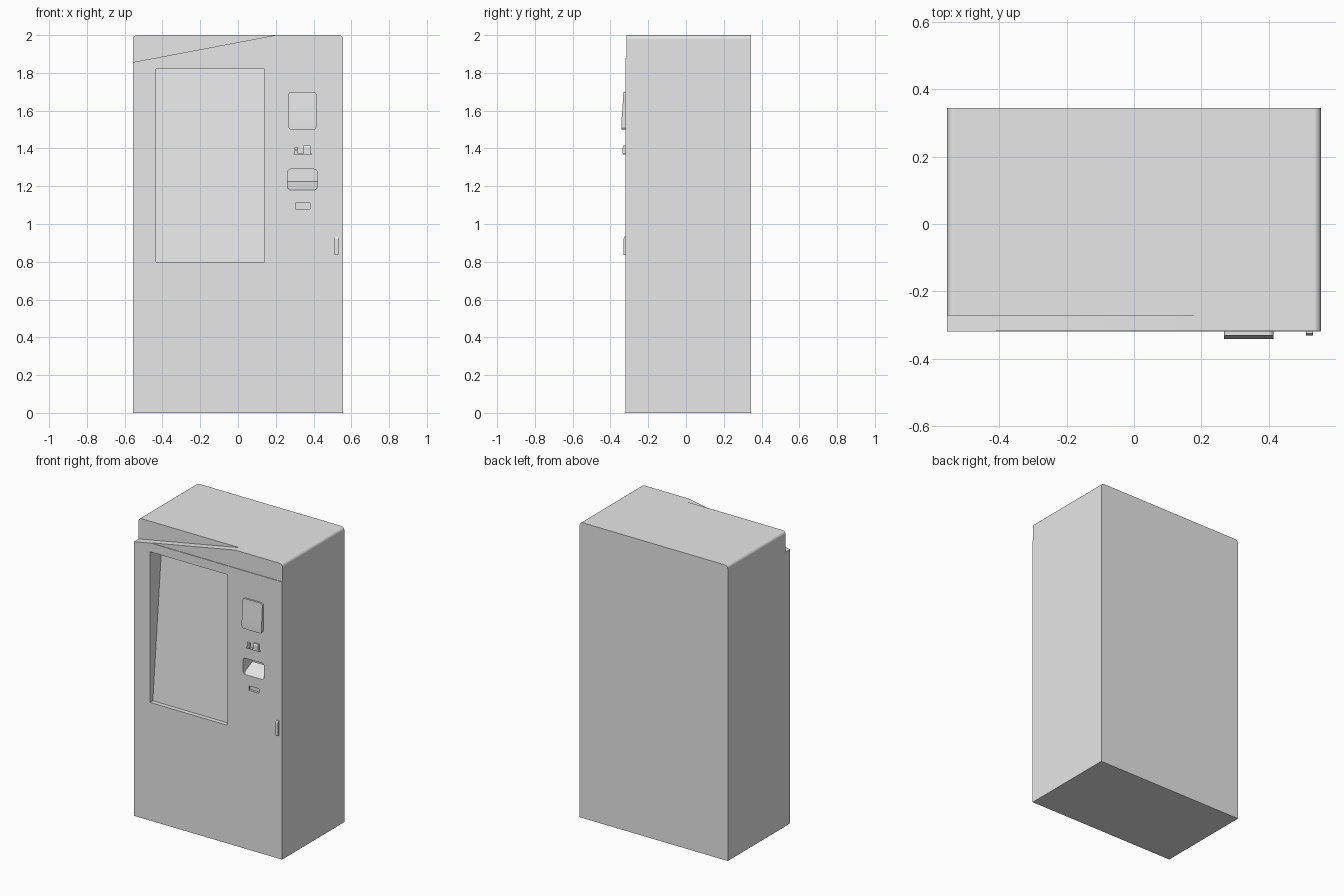
import bpy, bmesh, math

old = bpy.data.objects.get("Cube")
if old:
    bpy.data.objects.remove(old, do_unlink=True)

grey = bpy.data.materials.new("plain_grey")
grey.use_nodes = True
grey.diffuse_color = (0.8, 0.8, 0.8, 1)
grey.node_tree.nodes["Principled BSDF"].inputs["Base Color"].default_value = (0.8, 0.8, 0.8, 1)

FRONT, BACK, HALF = -0.32, 0.345, 0.555


def prism(name, points, axis, a, b):
    """Extrude a profile along an axis: (y, z) points for x, (x, z) points for y."""
    bm = bmesh.new()
    place = (lambda p, d: (d, p[0], p[1])) if axis == "x" else (lambda p, d: (p[0], d, p[1]))
    rings = [[bm.verts.new(place(p, d)) for p in points] for d in (a, b)]
    bm.faces.new(rings[0])
    bm.faces.new(rings[1])
    n = len(points)
    for i in range(n):
        j = (i + 1) % n
        bm.faces.new((rings[0][i], rings[0][j], rings[1][j], rings[1][i]))
    bmesh.ops.recalc_face_normals(bm, faces=bm.faces)
    mesh = bpy.data.meshes.new(name)
    bm.to_mesh(mesh)
    bm.free()
    mesh.materials.append(grey)
    obj = bpy.data.objects.new(name, mesh)
    bpy.context.collection.objects.link(obj)
    return obj


def rounded(x0, x1, z0, z1, r, corners=(0, 1, 2, 3), steps=6):
    """Rectangle with the chosen corners rounded, counted from top right."""
    centres = [(x1 - r, z1 - r), (x0 + r, z1 - r), (x0 + r, z0 + r), (x1 - r, z0 + r)]
    sharp = [(x1, z1), (x0, z1), (x0, z0), (x1, z0)]
    pts = []
    for k in range(4):
        if k not in corners:
            pts.append(sharp[k])
            continue
        for i in range(steps + 1):
            t = math.pi / 2 * (k + i / steps)
            pts.append((centres[k][0] + r * math.cos(t), centres[k][1] + r * math.sin(t)))
    return pts


def rect(x0, x1, z0, z1):
    return [(x0, z0), (x1, z0), (x1, z1), (x0, z1)]


def cut(obj, cutter):
    """Subtract a cutter, bake the result and remove the cutter."""
    mod = obj.modifiers.new("cut", "BOOLEAN")
    mod.operation = "DIFFERENCE"
    mod.solver = "EXACT"
    mod.object = cutter
    bpy.context.view_layer.update()
    graph = bpy.context.evaluated_depsgraph_get()
    mesh = bpy.data.meshes.new_from_object(obj.evaluated_get(graph))
    obj.modifiers.clear()
    obj.data = mesh
    bpy.data.objects.remove(cutter, do_unlink=True)


def smooth(obj):
    bpy.ops.object.select_all(action="DESELECT")
    obj.select_set(True)
    bpy.context.view_layer.objects.active = obj
    bpy.ops.object.shade_smooth_by_angle(angle=math.radians(25))
    mod = obj.modifiers.new("flat_normals", "WEIGHTED_NORMAL")
    mod.keep_sharp = True


# Cabinet with rounded upper side edges
cabinet = prism("cabinet", rounded(-HALF, HALF, 0, 2, 0.022, (0, 1), 8), "y", FRONT, BACK)

# Slanted cut across the upper front, and the slightly set back header
slope = 0.143 / 0.755
header = [(x, 1.857 + slope * (x + HALF)) for x in (-0.6, 0.3)] + [(0.3, 2.1), (-0.6, 2.1)]
cut(cabinet, prism("header_cutter", header, "y", -0.4, -0.272))
cut(cabinet, prism("step_cutter", rect(-0.6, 0.6, 1.88, 2.1), "y", -0.4, FRONT + 0.004))

# Display recess whose screen leans back toward the top
screen = [(-0.4, 0.8), (-0.29, 0.8), (-0.195, 1.82), (-0.4, 1.82)]
cut(cabinet, prism("screen_cutter", screen, "x", -0.435, 0.14))

# Delivery tray with rounded opening and sloping floor
tray = prism("tray_cutter", rounded(0.262, 0.42, 1.18, 1.29, 0.018), "y", -0.4, -0.22)
floor = [(FRONT, 1.17), (FRONT, 1.18), (-0.2, 1.235), (-0.2, 1.17)]
cut(tray, prism("tray_floor", floor, "x", 0.2, 0.5))
cut(cabinet, tray)

# Small return slot
cut(cabinet, prism("slot_cutter", rect(0.305, 0.38, 1.08, 1.11), "y", -0.4, -0.305))
smooth(cabinet)

# Payment reader, thicker at its lower end
reader = prism("payment_reader", rounded(0.267, 0.415, 1.5, 1.7, 0.015), "y", -0.342, -0.31)
wedge = [(-0.342, 1.545), (-0.336, 1.615), (-0.331, 1.71), (-0.4, 1.71), (-0.4, 1.545)]
cut(reader, prism("reader_cutter", wedge, "x", 0.2, 0.5))
smooth(reader)

# Coin entry: sill, two buttons and a coin block
prism("coin_sill", rect(0.293, 0.393, 1.368, 1.374), "y", -0.334, -0.31)
for i, z in enumerate((1.374, 1.392)):
    prism(f"coin_button_{i + 1}", rect(0.3, 0.317, z, z + 0.014), "y", -0.33, -0.31)
block = [(-0.31, 1.374), (-0.335, 1.374), (-0.335, 1.405), (-0.33, 1.415), (-0.31, 1.415)]
prism("coin_block", block, "x", 0.348, 0.384)

# Door handle with a sloped upper end
handle = [(-0.31, 0.835), (-0.331, 0.835), (-0.331, 0.92), (-0.325, 0.935), (-0.31, 0.935)]
prism("door_handle", handle, "x", 0.511, 0.531)
